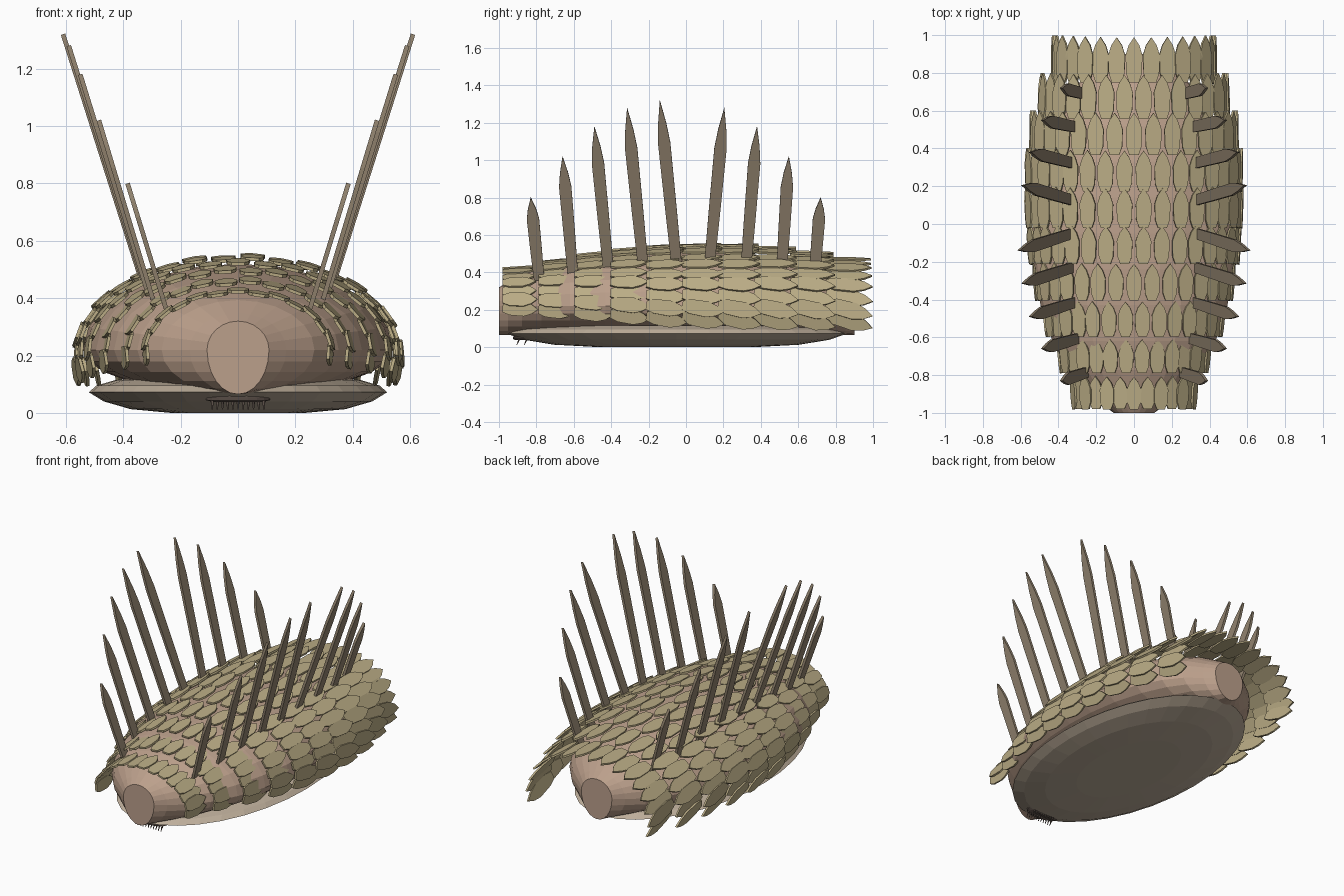
import bpy, bmesh, math
from mathutils import Vector

if "Cube" in bpy.data.objects:
    bpy.data.objects.remove(bpy.data.objects["Cube"])

def material(name, rgb):
    m = bpy.data.materials.new(name)
    m.diffuse_color = (*rgb, 1)
    m.use_nodes = True
    m.node_tree.nodes["Principled BSDF"].inputs["Base Color"].default_value = m.diffuse_color
    return m

SKIN = material("skin", (0.50, 0.35, 0.26))
SOLE = material("sole", (0.52, 0.43, 0.33))
SCALE = material("scale", (0.50, 0.42, 0.24))
SPINE = material("spine", (0.29, 0.23, 0.16))
DARK = material("mouth", (0.16, 0.12, 0.10))

def finish(bm, name, mat):
    bmesh.ops.recalc_face_normals(bm, faces=bm.faces[:])
    me = bpy.data.meshes.new(name)
    bm.to_mesh(me)
    bm.free()
    me.materials.append(mat)
    ob = bpy.data.objects.new(name, me)
    bpy.context.collection.objects.link(ob)
    return ob

def loft(bm, rings):
    """Skin a list of closed rings and cap both ends."""
    vs = [[bm.verts.new(p) for p in r] for r in rings]
    n = len(vs[0])
    for a, b in zip(vs, vs[1:]):
        for i in range(n):
            bm.faces.new((a[i], a[(i + 1) % n], b[(i + 1) % n], b[i]))
    bm.faces.new(vs[0])
    bm.faces.new(vs[-1])

def blade(bm, base, along, across, normal, length, width, thick, outline):
    """Flat pointed plate; outline is (fraction along, half width fraction)."""
    side = [(s, w) for s, w in outline] + [(s, -w) for s, w in reversed(outline) if w > 0]
    pts = [base + along * (s * length) + across * (w * width) for s, w in side]
    loft(bm, [[p + normal * (k * thick / 2) for p in pts] for k in (-1, 1)])

# body: lofted egg-shaped sections, flat capped at both ends
bm = bmesh.new()
rings = []
for t in [-1, -.95, -.87, -.76, -.6, -.4, -.2, 0, .2, .4, .6, .76, .87, .95, 1]:
    f = max(0.2, math.sqrt(1 - t * t))
    ring = []
    for i in range(24):
        a = 2 * math.pi * i / 24
        c, s = math.cos(a), math.sin(a)
        ring.append((0.54 * f * c, -0.05 + 0.95 * t,
                     0.22 + s * (0.05 + 0.25 * f if s > 0 else 0.155)))
    rings.append(ring)
loft(bm, rings)
finish(bm, "body", SKIN)

# foot: flattened oval sole
bm = bmesh.new()
loft(bm, [[(0.52 * r * math.cos(2 * math.pi * i / 32),
            -0.05 + 0.91 * r * math.sin(2 * math.pi * i / 32), z) for i in range(32)]
          for r, z in [(.45, 0), (.72, .013), (.9, .04), (1, .072), (.95, .095), (.82, .115), (.5, .125)]])
finish(bm, "foot", SOLE)

# overlapping scales: ten rows on an arched shell around the body
LEAF = [(0, .28), (.2, .46), (.6, .5), (.82, .32), (1, 0)]
RX = [.315, .38, .455, .51, .545, .56, .56, .54, .495, .425]
bm = bmesh.new()
for row, rx in enumerate(RX):
    k = row / 9
    y = -0.98 + 0.192 * row
    rz = 0.20 + (rx - 0.315) * 0.5
    slope = ((RX[min(row + 1, 9)] - RX[max(row - 1, 0)]) / 0.384) * 0.2
    count = round(12 + 22 * (rx - 0.2))
    lo = -0.03 - 0.12 * min(1, row / 4)
    for i in range(count):
        a = lo + (math.pi - 2 * lo) * i / (count - 1)
        c, s = math.cos(a), math.sin(a)
        n = Vector((c / rx, 0, s / rz)).normalized()
        droop = (0.04 + 0.26 * k) * max(0, 1 - 1.6 * max(s, 0))
        along = Vector((0, 1, -droop)) + n * (slope + 0.03)
        along.normalize()
        across = along.cross(n).normalized()
        n = across.cross(along)
        lift = 0.007 * (i % 2)
        base = Vector((rx * c, y, 0.215 + rz * s)) + n * lift
        blade(bm, base, along, across, n, 0.19 + 0.07 * k - 0.02 * max(s, 0),
              0.078 + 0.012 * k, 0.011, LEAF)
finish(bm, "scales", SCALE)

# dorsal spines: (base y, base z, base x, tip y, tip z, tip x), mirrored
SPINES = [(-.785, .36, .25, -.83, .80, .385), (-.605, .39, .295, -.66, 1.02, .485),
          (-.415, .42, .315, -.49, 1.18, .55), (-.23, .44, .325, -.315, 1.28, .59),
          (-.05, .44, .33, -.14, 1.32, .61), (.125, .44, .325, .205, 1.28, .59),
          (.32, .42, .315, .38, 1.18, .55), (.51, .39, .295, .55, 1.02, .485),
          (.685, .36, .25, .72, .80, .385)]
LANCE = [(0, .42), (.35, .47), (.74, .5), (.86, .33), (1, 0)]
bm = bmesh.new()
for by, bz, bx, ty, tz, tx in SPINES:
    for m in (-1, 1):
        base, tip = Vector((m * bx, by, bz)), Vector((m * tx, ty, tz))
        along = (tip - base).normalized()
        normal = along.cross(Vector((0, 1, 0))).normalized()
        across = normal.cross(along)
        blade(bm, base, along, across, normal, (tip - base).length, 0.066, 0.016, LANCE)
finish(bm, "spines", SPINE)

# mouth plate under the snout
bm = bmesh.new()
loft(bm, [[(r * math.cos(2 * math.pi * i / 20), -0.87 + 0.5 * r * math.sin(2 * math.pi * i / 20), z)
           for i in range(20)] for r, z in [(.09, .038), (.112, .045), (.112, .052), (.09, .06)]])
finish(bm, "mouth", DARK)

# two rows of small teeth
bm = bmesh.new()
for y, z, count in [(-.89, .012, 11), (-.85, .012, 9)]:
    for i in range(count):
        x = (i - (count - 1) / 2) * 0.018
        loft(bm, [[(x + r * math.cos(j * math.pi / 3), yy + r * math.sin(j * math.pi / 3), zz)
                   for j in range(6)] for r, yy, zz in [(.006, y, .045), (.002, y - .015, z)]])
finish(bm, "teeth", DARK)
